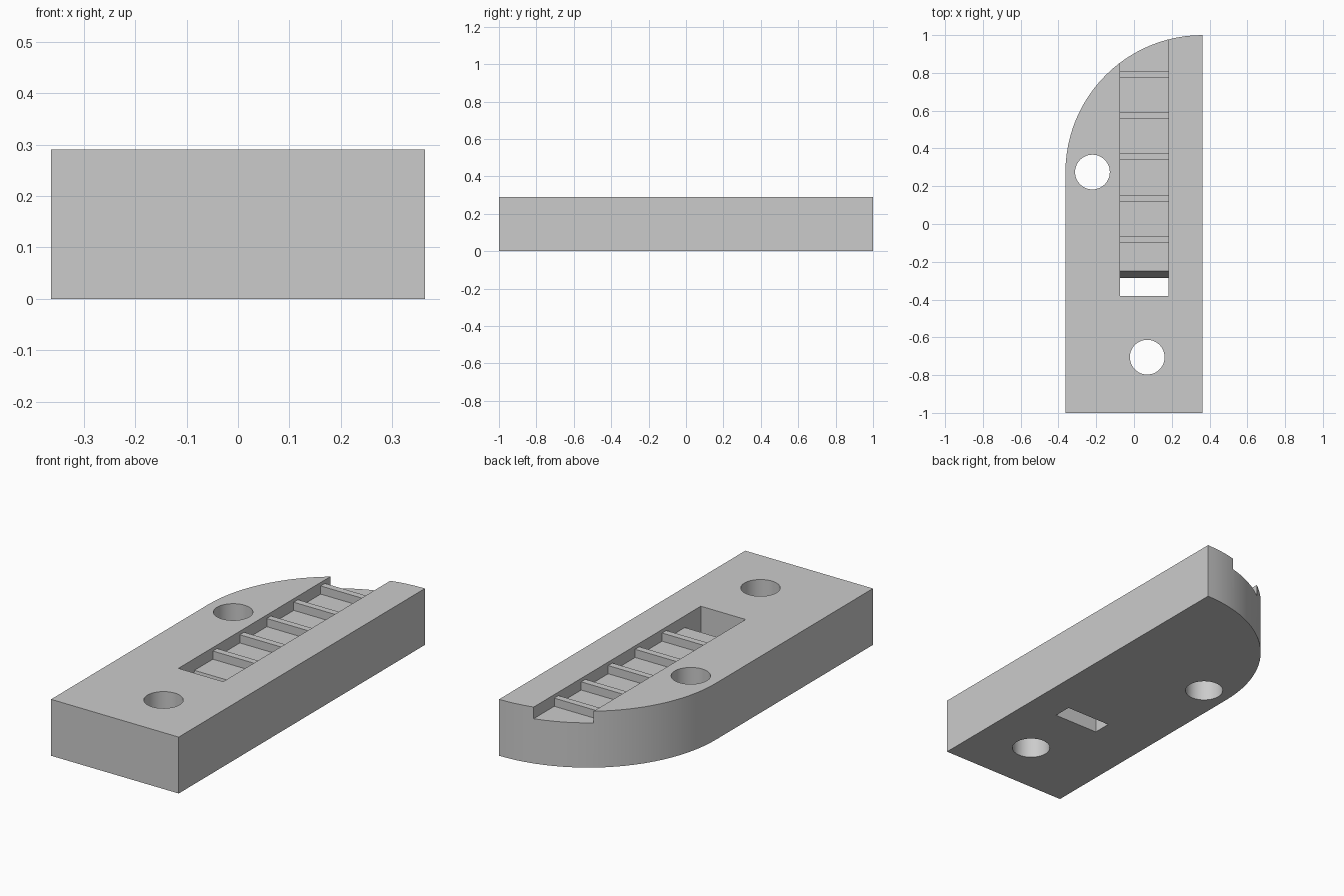
import bpy, bmesh
from math import sin, cos, pi
from mathutils import Vector

cube = bpy.data.objects.get("Cube")
if cube:
    bpy.data.objects.remove(cube)

HALF_W, HEIGHT = 0.363, 0.29
CHANNEL_LEFT, CHANNEL_RIGHT = 0.182, -0.073
FLOOR, RIDGE_TOP = 0.23, 0.272

grey = bpy.data.materials.new("plain grey")
grey.use_nodes = True
colour = (0.6, 0.6, 0.6, 1)
grey.diffuse_color = colour
grey.node_tree.nodes["Principled BSDF"].inputs["Base Color"].default_value = colour


def prism(name, points, depth):
    """Closed solid from a planar outline pushed along the depth vector."""
    bm = bmesh.new()
    face = bm.faces.new([bm.verts.new(p) for p in points])
    extruded = bmesh.ops.extrude_face_region(bm, geom=[face])["geom"]
    verts = [g for g in extruded if isinstance(g, bmesh.types.BMVert)]
    bmesh.ops.translate(bm, verts=verts, vec=Vector(depth))
    bmesh.ops.recalc_face_normals(bm, faces=bm.faces[:])
    mesh = bpy.data.meshes.new(name)
    bm.to_mesh(mesh)
    bm.free()
    mesh.materials.append(grey)
    obj = bpy.data.objects.new(name, mesh)
    bpy.context.collection.objects.link(obj)
    return obj


def cut(target, cutter):
    """Subtract the cutter and discard it."""
    mod = target.modifiers.new("cut", 'BOOLEAN')
    mod.operation, mod.solver, mod.object = 'DIFFERENCE', 'EXACT', cutter
    bpy.context.view_layer.objects.active = target
    bpy.ops.object.modifier_apply(modifier=mod.name)
    bpy.data.objects.remove(cutter)


# Block with one rounded back corner
radius, steps = 2 * HALF_W, 24
outline = [(-HALF_W, -1, 0), (HALF_W, -1, 0)]
for i in range(steps + 1):
    a = pi / 2 * (1 + i / steps)
    outline.append((HALF_W + radius * cos(a), 1 - radius + radius * sin(a), 0))
body = prism("clamp_block", outline, (0, 0, HEIGHT))

# Ridged channel with a sloped slot through the base, as a side profile
profile = [(-0.38, 0.5), (-0.38, -0.1), (-0.297, -0.1), (-0.285, 0), (-0.25, FLOOR)]
for i in range(5):
    y = -0.1 + i * 0.219
    profile += [(y, FLOOR), (y, RIDGE_TOP), (y + 0.034, RIDGE_TOP), (y + 0.034, FLOOR)]
profile += [(1.2, FLOOR), (1.2, 0.5)]
cut(body, prism("channel_cutter", [(CHANNEL_RIGHT, y, z) for y, z in profile],
                (CHANNEL_LEFT - CHANNEL_RIGHT, 0, 0)))

# Two bolt holes
for x, y in ((-0.22, 0.275), (0.07, -0.705)):
    ring = [(x + 0.092 * cos(2 * pi * i / 48), y + 0.092 * sin(2 * pi * i / 48), -0.1)
            for i in range(48)]
    cut(body, prism("hole_cutter", ring, (0, 0, 0.6)))

# Smooth curved walls, crisp edges
bpy.ops.object.select_all(action='DESELECT')
body.select_set(True)
bpy.context.view_layer.objects.active = body
bpy.ops.object.shade_smooth_by_angle(angle=pi / 9)
